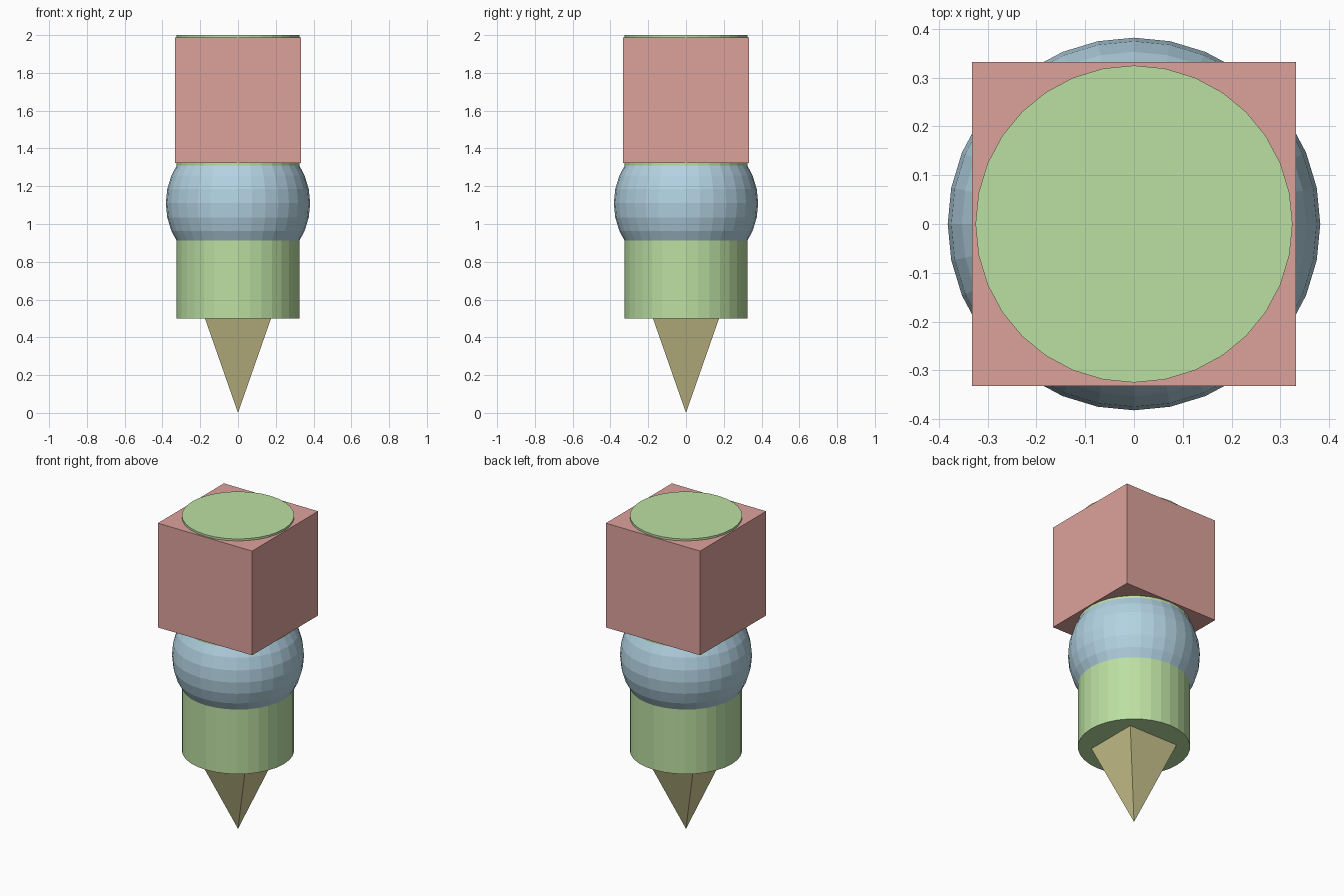
import bpy
import math

if "Cube" in bpy.data.objects:
    bpy.data.objects.remove(bpy.data.objects["Cube"])


def finish(name, color):
    """Name the newest object and give it a plain colour."""
    ob = bpy.context.object
    ob.name = name
    mat = bpy.data.materials.new(name + "_colour")
    mat.diffuse_color = (*color, 1)
    mat.use_nodes = True
    mat.node_tree.nodes["Principled BSDF"].inputs["Base Color"].default_value = mat.diffuse_color
    ob.data.materials.append(mat)
    return ob


# Inverted square spike, tip on the ground
H, SLOPE = 0.51, 0.35
bpy.ops.mesh.primitive_cone_add(vertices=4, radius1=0, radius2=H * SLOPE * math.sqrt(2),
                                depth=H, location=(0, 0, H / 2),
                                rotation=(0, 0, math.pi / 4))
finish("spike", (0.62, 0.58, 0.28))

# Round shaft running up through the ball and the block
bpy.ops.mesh.primitive_cylinder_add(vertices=32, radius=0.325, depth=1.5,
                                    location=(0, 0, 1.25))
finish("shaft", (0.50, 0.74, 0.36))

# Flat-shaded ball collar
bpy.ops.mesh.primitive_uv_sphere_add(segments=32, ring_count=16, radius=0.382,
                                     location=(0, 0, 1.11))
finish("ball", (0.45, 0.65, 0.76))

# Square head block
bpy.ops.mesh.primitive_cube_add(size=0.665, location=(0, 0, 1.655))
finish("head_block", (0.72, 0.36, 0.33))
